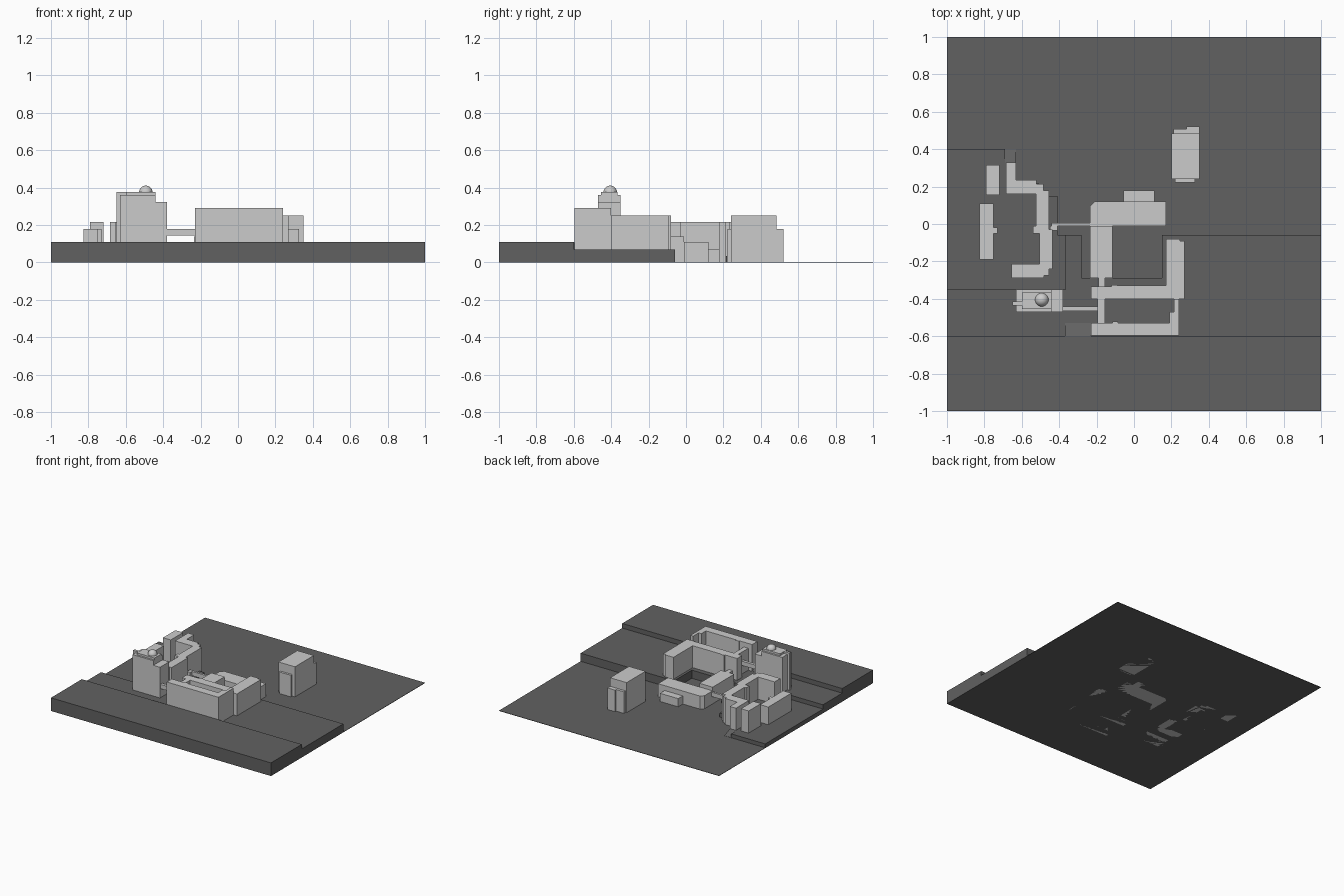
import bpy, bmesh
from mathutils import Matrix

if "Cube" in bpy.data.objects:
    bpy.data.objects.remove(bpy.data.objects["Cube"])

dark = bpy.data.materials.new("dark_ground")
dark.diffuse_color = (0.12, 0.12, 0.12, 1)
dark.use_nodes = True
dark.node_tree.nodes["Principled BSDF"].inputs["Base Color"].default_value = dark.diffuse_color


def finish(name, bm, mat=None):
    bmesh.ops.recalc_face_normals(bm, faces=bm.faces)
    mesh = bpy.data.meshes.new(name)
    bm.to_mesh(mesh)
    bm.free()
    ob = bpy.data.objects.new(name, mesh)
    bpy.context.collection.objects.link(ob)
    if mat:
        mesh.materials.append(mat)
    return ob


def prism(name, outline, z0, z1, mat=None):
    """Vertical extrusion of a plan outline."""
    bm = bmesh.new()
    face = bm.faces.new([bm.verts.new((x, y, z0)) for x, y in outline])
    ext = bmesh.ops.extrude_face_region(bm, geom=[face])
    top = [v for v in ext["geom"] if isinstance(v, bmesh.types.BMVert)]
    bmesh.ops.translate(bm, verts=top, vec=(0, 0, z1 - z0))
    return finish(name, bm, mat)


def box(name, x0, x1, y0, y1, z1, z0=0.0, mat=None):
    return prism(name, [(x0, y0), (x1, y0), (x1, y1), (x0, y1)], z0, z1, mat)


def ramp(name, x0, x1, y_high, y_low, z_high, z_low):
    """Ground slope between two terrace levels."""
    bm = bmesh.new()
    side = [(y_high, 0), (y_low, 0), (y_low, z_low), (y_high, z_high)]
    a, b = ([bm.verts.new((x, y, z)) for y, z in side] for x in (x0, x1))
    bm.faces.new(a)
    bm.faces.new(b[::-1])
    for i in range(4):
        j = (i + 1) % 4
        bm.faces.new((a[i], a[j], b[j], b[i]))
    return finish(name, bm, dark)


# Stepped ground
box("ground_plate", -1, 1, -1, 1, 0.003, mat=dark)
box("front_terrace", -1, 1, -1, -0.6, 0.108, mat=dark)
prism("middle_terrace", [(-1, -.6), (1, -.6), (1, -.06), (.15, -.06), (.15, -.29),
                         (-.28, -.29), (-.28, -.06), (-.365, -.06), (-.365, -.35),
                         (-1, -.35)], 0, 0.07, dark)
prism("left_terrace", [(-1, -.35), (-.365, -.35), (-.365, -.06), (-.41, -.06),
                       (-.41, .15), (-.51, .15), (-.51, .22), (-.63, .22),
                       (-.63, .33), (-.69, .33), (-.69, .4), (-1, .4)], 0, 0.035, dark)
ramp("front_ramp", -.37, -.23, -.6, -.53, .108, .071)
ramp("back_ramp", -.69, -.63, .33, .4, .035, .004)

# Front hall, with its side arm
prism("front_hall", [(-.23, -.597), (.24, -.597), (.24, -.40), (.215, -.40), (.215, -.47),
                     (.19, -.47), (.19, -.53), (-.23, -.53)], 0, 0.29)
box("hall_bay", -.115, -.085, -.53, -.522, 0.29)
box("front_link", -.195, -.155, -.53, -.40, 0.25)

# Right-hand court wing
prism("court_wing", [(-.23, -.40), (.27, -.40), (.27, -.09), (.245, -.09), (.245, -.08),
                     (.17, -.08), (.17, -.33), (-.09, -.33), (-.09, -.325),
                     (-.12, -.325), (-.12, -.335), (-.23, -.335)], 0, 0.25)
box("court_link", -.19, -.155, -.335, -.29, 0.14)

# Low central block around the sunken court
box("central_arm", -.235, -.115, -.29, -.01, 0.14)
prism("central_bar", [(-.235, -.01), (.17, -.01), (.17, .12), (-.21, .12),
                      (-.235, .095)], 0, 0.11)
box("central_annex", -.055, .11, .12, .18, 0.07)
box("central_bridge", -.44, -.235, -.012, .006, 0.105, 0.07)
box("bridge_landing", -.45, -.41, -.035, -.012, 0.105)

# Left-hand winding block
prism("winding_block", [(-.655, -.29), (-.48, -.29), (-.48, -.275), (-.455, -.275),
                        (-.455, -.24), (-.435, -.24), (-.435, -.03), (-.455, -.03),
                        (-.455, .18), (-.485, .18), (-.485, .215), (-.52, .215),
                        (-.52, .235), (-.63, .235), (-.63, .33), (-.685, .33),
                        (-.685, .16), (-.525, .16), (-.525, -.01), (-.54, -.01),
                        (-.54, -.05), (-.505, -.05), (-.505, -.215),
                        (-.655, -.215)], 0, 0.217)
box("back_left_block", -.79, -.72, .155, .315, 0.217)
box("left_block", -.825, -.75, -.19, .11, 0.18)
box("left_block_bay", -.75, -.73, -.05, -.02, 0.18)

# Domed tower and bridge to the front hall
box("tower_body", -.63, -.44, -.47, -.35, 0.36)
box("tower_shoulder", -.44, -.38, -.47, -.35, 0.322)
box("tower_roof_box", -.6, -.44, -.455, -.365, 0.376, 0.36)
box("tower_fin", -.65, -.6, -.435, -.415, 0.376)
box("tower_bridge", -.38, -.195, -.465, -.44, 0.18, 0.145)
bm = bmesh.new()
bmesh.ops.create_uvsphere(bm, u_segments=24, v_segments=12, radius=0.036,
                          matrix=Matrix.Translation((-.493, -.405, .375)))
dome = finish("tower_dome", bm)
for p in dome.data.polygons:
    p.use_smooth = True

# Detached back building
box("back_building", .2, .35, .24, .485, 0.25)
box("back_building_front_step", .22, .325, .222, .24, 0.18)
box("back_building_rear_low", .21, .28, .485, .507, 0.18)
box("back_building_rear_high", .28, .35, .485, .52, 0.18)
